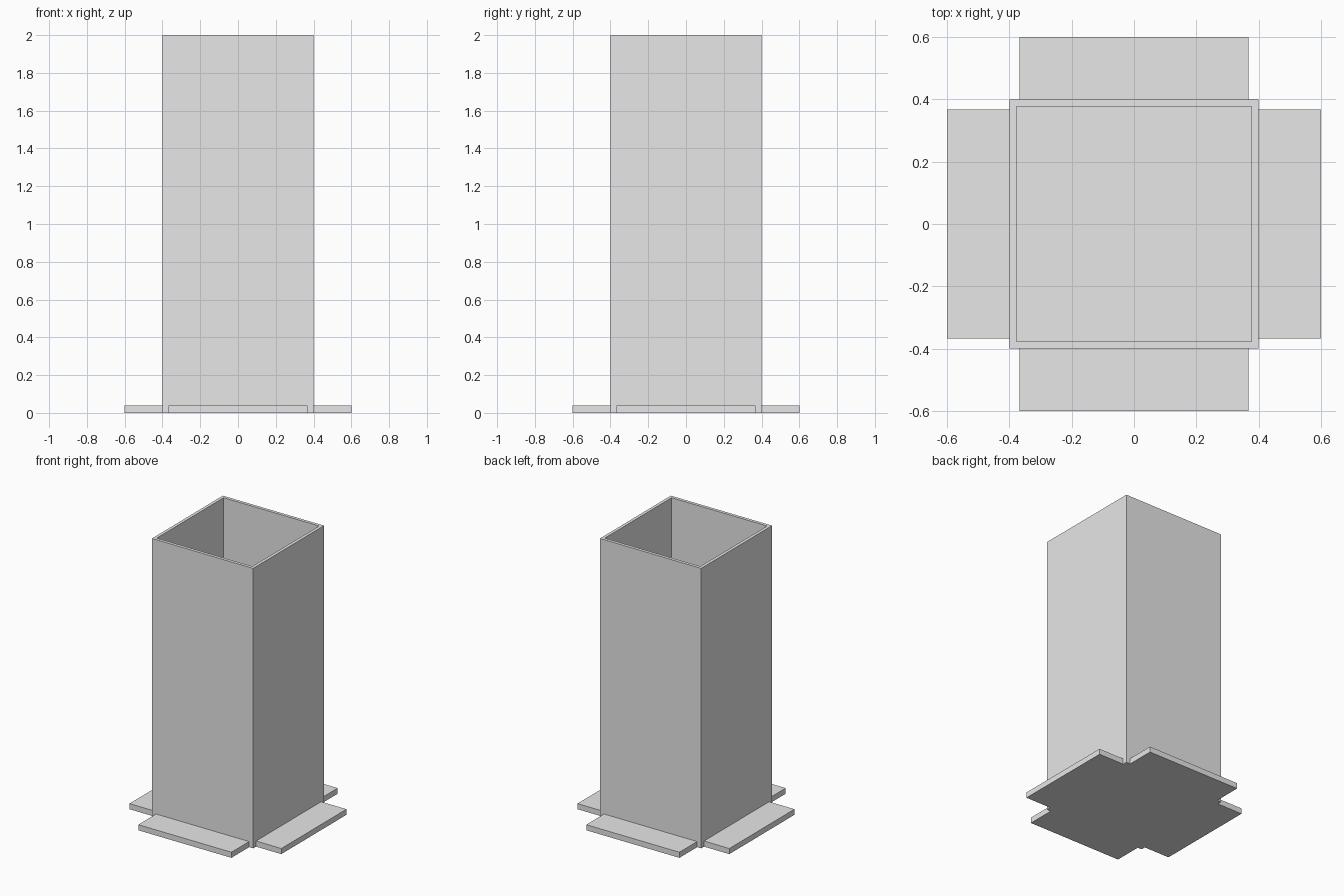
import bpy
import bmesh
from math import pi
from mathutils import Matrix, Vector

OUTER = 0.4      # half width of the tube
INNER = 0.368    # half width of the opening and of each flange
REACH = 0.6      # outer edge of the flanges
HEIGHT = 2.0
PLATE = 0.04     # thickness of floor and flanges

old = bpy.data.objects.get("Cube")
if old:
    bpy.data.objects.remove(old, do_unlink=True)

grey = bpy.data.materials.new("plain grey")
grey.use_nodes = True
colour = (0.8, 0.8, 0.8, 1.0)
grey.diffuse_color = colour
grey.node_tree.nodes["Principled BSDF"].inputs["Base Color"].default_value = colour


def add_box(bm, low, high):
    low, high = Vector(low), Vector(high)
    matrix = Matrix.Translation((low + high) / 2) @ Matrix.Diagonal((*(high - low), 1))
    bmesh.ops.create_cube(bm, size=1, matrix=matrix)


def finish(name, bm):
    mesh = bpy.data.meshes.new(name)
    bm.normal_update()
    bm.to_mesh(mesh)
    bm.free()
    mesh.materials.append(grey)
    obj = bpy.data.objects.new(name, mesh)
    bpy.context.collection.objects.link(obj)
    return obj


# Square tube, open at the top with a closed floor
bm = bmesh.new()
add_box(bm, (-OUTER, -OUTER, 0), (OUTER, OUTER, HEIGHT))
bm.normal_update()
top = max(bm.faces, key=lambda f: f.calc_center_median().z)
bmesh.ops.inset_individual(bm, faces=[top], thickness=OUTER - INNER)
well = bmesh.ops.extrude_discrete_faces(bm, faces=[top])["faces"][0]
for v in well.verts:
    v.co.z = PLATE
finish("square_tube", bm)

# Four flat flanges around the foot
for i, side in enumerate(("front", "left", "back", "right")):
    bm = bmesh.new()
    add_box(bm, (-INNER, -REACH, 0), (INNER, -OUTER, PLATE))
    bmesh.ops.rotate(bm, verts=bm.verts, cent=(0, 0, 0),
                     matrix=Matrix.Rotation(i * pi / 2, 3, "Z"))
    finish(side + "_flange", bm)
